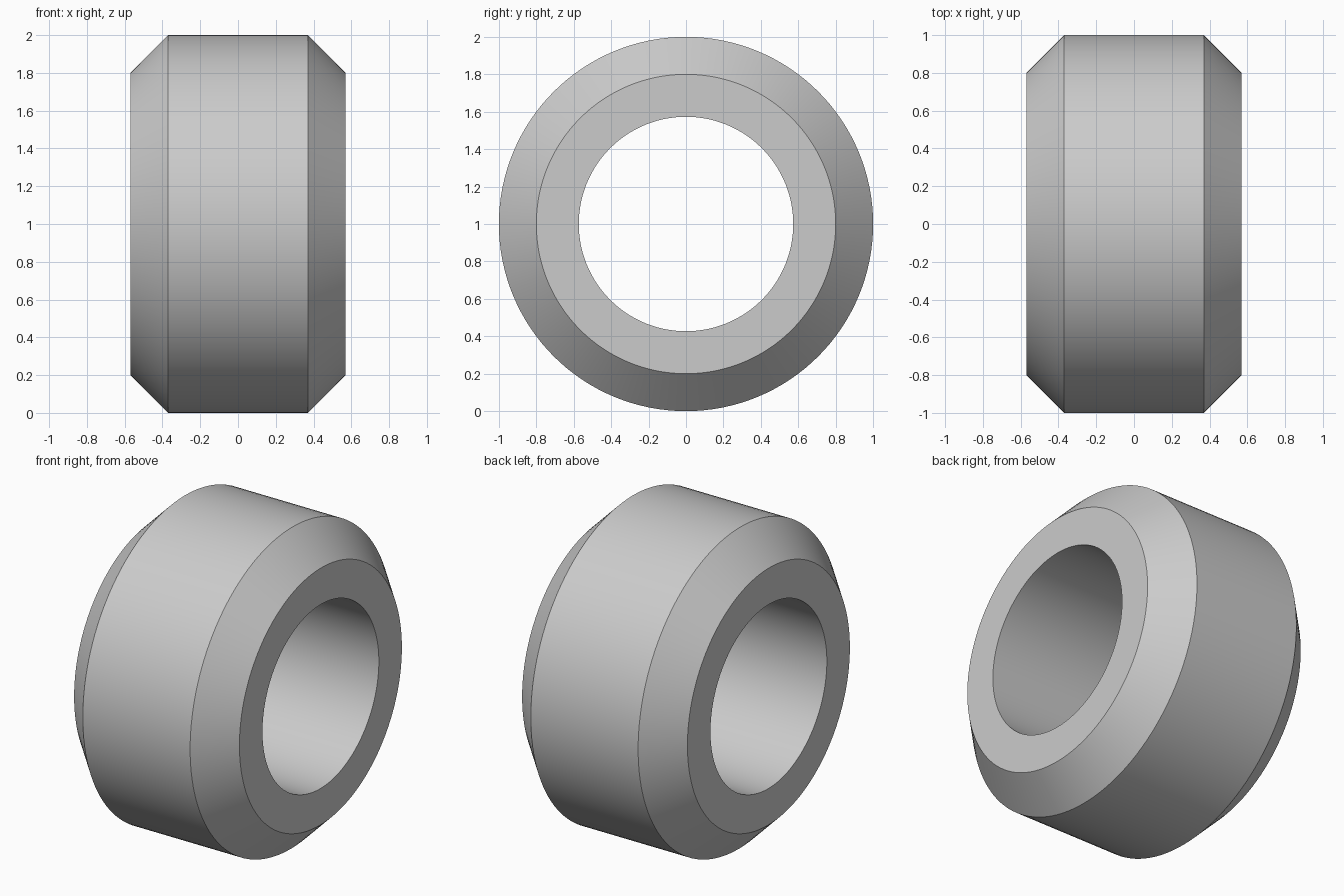
import bpy
import bmesh
from math import pi, radians
from mathutils import Vector

cube = bpy.data.objects.get("Cube")
if cube:
    bpy.data.objects.remove(cube, do_unlink=True)

HALF_WIDTH = 0.57
OUTER, BORE, CHAMFER = 1.0, 0.573, 0.2
SEGMENTS = 128

# Plain grey
grey = bpy.data.materials.new("plain grey")
grey.use_nodes = True
colour = (0.6, 0.6, 0.6, 1)
grey.diffuse_color = colour
grey.node_tree.nodes["Principled BSDF"].inputs["Base Color"].default_value = colour

# Closed ring section (position along axle, radius)
shoulder = OUTER - CHAMFER
crown = HALF_WIDTH - CHAMFER
half = [(HALF_WIDTH, BORE), (HALF_WIDTH, shoulder), (crown, OUTER)]
section = half + [(-x, r) for x, r in reversed(half)]

# Revolve the section about the x axis
bm = bmesh.new()
verts = [bm.verts.new((x, 0, r)) for x, r in section]
edges = [bm.edges.new((v, verts[(i + 1) % len(verts)])) for i, v in enumerate(verts)]
bmesh.ops.spin(bm, geom=verts + edges, cent=Vector(), axis=Vector((1, 0, 0)),
               angle=2 * pi, steps=SEGMENTS, use_duplicate=False)
bmesh.ops.remove_doubles(bm, verts=bm.verts[:], dist=0.0001)
bmesh.ops.recalc_face_normals(bm, faces=bm.faces[:])
bmesh.ops.translate(bm, verts=bm.verts[:], vec=(0, 0, OUTER))

mesh = bpy.data.meshes.new("chamfered_ring")
bm.to_mesh(mesh)
bm.free()
mesh.materials.append(grey)
ring = bpy.data.objects.new("chamfered_ring", mesh)
bpy.context.collection.objects.link(ring)

# Smooth round walls, crisp chamfer edges
bpy.ops.object.select_all(action="DESELECT")
ring.select_set(True)
bpy.context.view_layer.objects.active = ring
bpy.ops.object.shade_smooth_by_angle(angle=radians(30))
